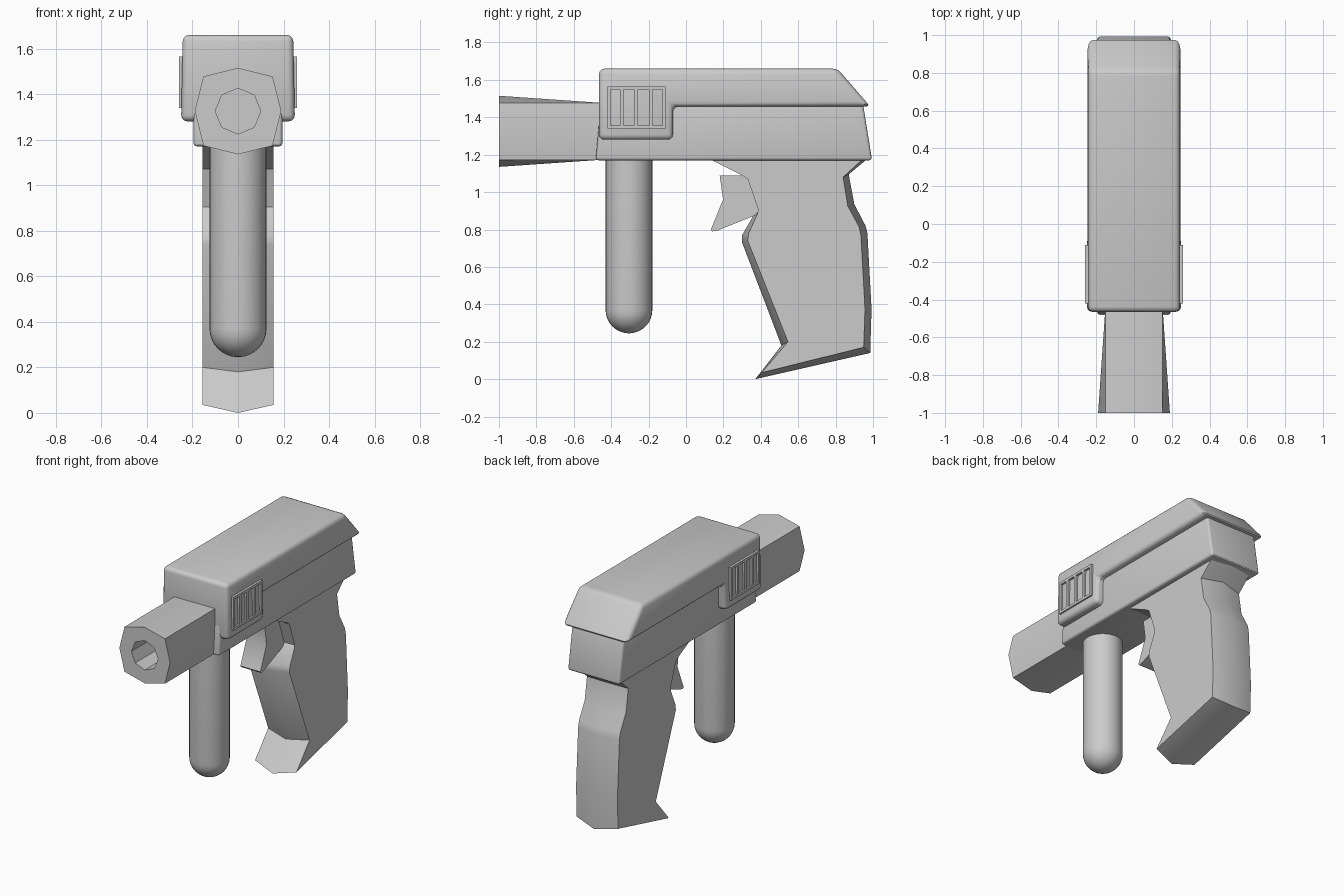
import bpy, bmesh, math

if "Cube" in bpy.data.objects:
    bpy.data.objects.remove(bpy.data.objects["Cube"])


def loft(name, rings, bevel=0.0, segs=3):
    """Skin a list of equal-length rings, cap both ends, optionally round the edges."""
    bm = bmesh.new()
    vs = [[bm.verts.new(p) for p in r] for r in rings]
    n = len(rings[0])
    for a, b in zip(vs, vs[1:]):
        for i in range(n):
            j = (i + 1) % n
            bm.faces.new((a[i], a[j], b[j], b[i]))
    bm.faces.new(vs[0][::-1])
    bm.faces.new(vs[-1])
    bmesh.ops.recalc_face_normals(bm, faces=bm.faces[:])
    if bevel:
        edges = [e for e in bm.edges if e.calc_face_angle(0) > math.radians(20)]
        bmesh.ops.bevel(bm, geom=edges, offset=bevel, segments=segs, profile=0.5,
                        affect='EDGES', clamp_overlap=True)
    return finish(name, bm)


def finish(name, bm):
    me = bpy.data.meshes.new(name)
    bm.to_mesh(me)
    bm.free()
    ob = bpy.data.objects.new(name, me)
    bpy.context.collection.objects.link(ob)
    bpy.ops.object.select_all(action='DESELECT')
    ob.select_set(True)
    bpy.context.view_layer.objects.active = ob
    bpy.ops.object.shade_smooth_by_angle(angle=math.radians(30))
    return ob


def prism(name, profile, half, bevel=0.0):
    """Side profile (y, z) extruded across x; half is a number or a function of z."""
    w = half if callable(half) else (lambda z: half)
    return loft(name, [[(s * w(z), y, z) for y, z in profile] for s in (-1, 1)], bevel)


# lower receiver
prism("lower_body", [(-0.483, 1.17), (0.995, 1.17), (0.945, 1.48), (-0.455, 1.48)],
      0.195, 0.016)

# upper cover with the deeper front cheek and sloped rear
prism("upper_cover", [(-0.465, 1.28), (-0.07, 1.28), (-0.07, 1.458), (0.985, 1.458),
                      (0.81, 1.66), (-0.465, 1.66)],
      lambda z: 0.25 - 0.02 * (z - 1.28), 0.028)

# barrel: square at the body, octagonal at the muzzle, with an octagonal bore
ZB = 1.325


def eight(y, mid, corner):
    pts = []
    for i in range(8):
        a = i * math.pi / 4
        r = mid if i % 2 == 0 else corner * math.sqrt(2)
        pts.append((r * math.cos(a), y, ZB + r * math.sin(a)))
    return pts


loft("barrel", [eight(-0.45, 0.152, 0.152), eight(-1, 0.19, 0.152),
                eight(-1, 0.1, 0.0707), eight(-0.6, 0.1, 0.0707)])

# round foregrip with a hemispherical end
R, YF = 0.125, -0.305
levels = [(R, 1.2)] + [(R * math.cos(t), 0.37 - R * math.sin(t))
                       for t in [i * math.pi / 2 / 8.2 for i in range(9)]]
loft("foregrip", [[(r * math.cos(k * math.pi / 16), YF + r * math.sin(k * math.pi / 16), z)
                   for k in range(32)] for r, z in levels])

# rear grip: flat sides with a raised centre ridge (side y, z, centre y, z)
grip = [(0.10, 1.19, 0.10, 1.19), (0.30, 1.09, 0.30, 1.09), (0.33, 1.07, 0.33, 1.07),
        (0.387, 0.905, 0.387, 0.905), (0.38, 0.88, 0.36, 0.875),
        (0.335, 0.78, 0.30, 0.77), (0.33, 0.74, 0.30, 0.73), (0.545, 0.20, 0.51, 0.18),
        (0.405, 0.035, 0.37, 0.0), (0.95, 0.17, 0.985, 0.14),
        (0.957, 0.375, 0.992, 0.375), (0.935, 0.77, 0.97, 0.78),
        (0.925, 0.815, 0.96, 0.82), (0.865, 0.925, 0.90, 0.935),
        (0.84, 1.08, 0.87, 1.095), (0.96, 1.19, 0.985, 1.19)]
loft("rear_grip", [[(-0.155, p[0], p[1]) for p in grip],
                   [(0, p[2], p[3]) for p in grip],
                   [(0.155, p[0], p[1]) for p in grip]])

# trigger
prism("trigger", [(0.18, 1.09), (0.34, 1.09), (0.40, 0.90), (0.38, 0.88), (0.17, 0.795),
                  (0.14, 0.79), (0.133, 0.80), (0.198, 0.96)], 0.075)

# vent frames: two rails and five bars on each side
bm = bmesh.new()


def box(x, y0, y1, z0, z1):
    vs = bmesh.ops.create_cube(bm, size=1)["verts"]
    for v in vs:
        v.co = (x + v.co.x * 0.05, (y0 + y1) / 2 + v.co.y * (y1 - y0),
                (z0 + z1) / 2 + v.co.z * (z1 - z0))


for s in (-1, 1):
    for z in (1.34, 1.548):
        box(s * 0.235, -0.42, -0.11, z, z + 0.017)
    for y0, y1 in ((-0.42, -0.405), (-0.354, -0.334), (-0.278, -0.257),
                   (-0.199, -0.179), (-0.126, -0.11)):
        box(s * 0.235, y0, y1, 1.357, 1.548)
finish("side_vents", bm)
